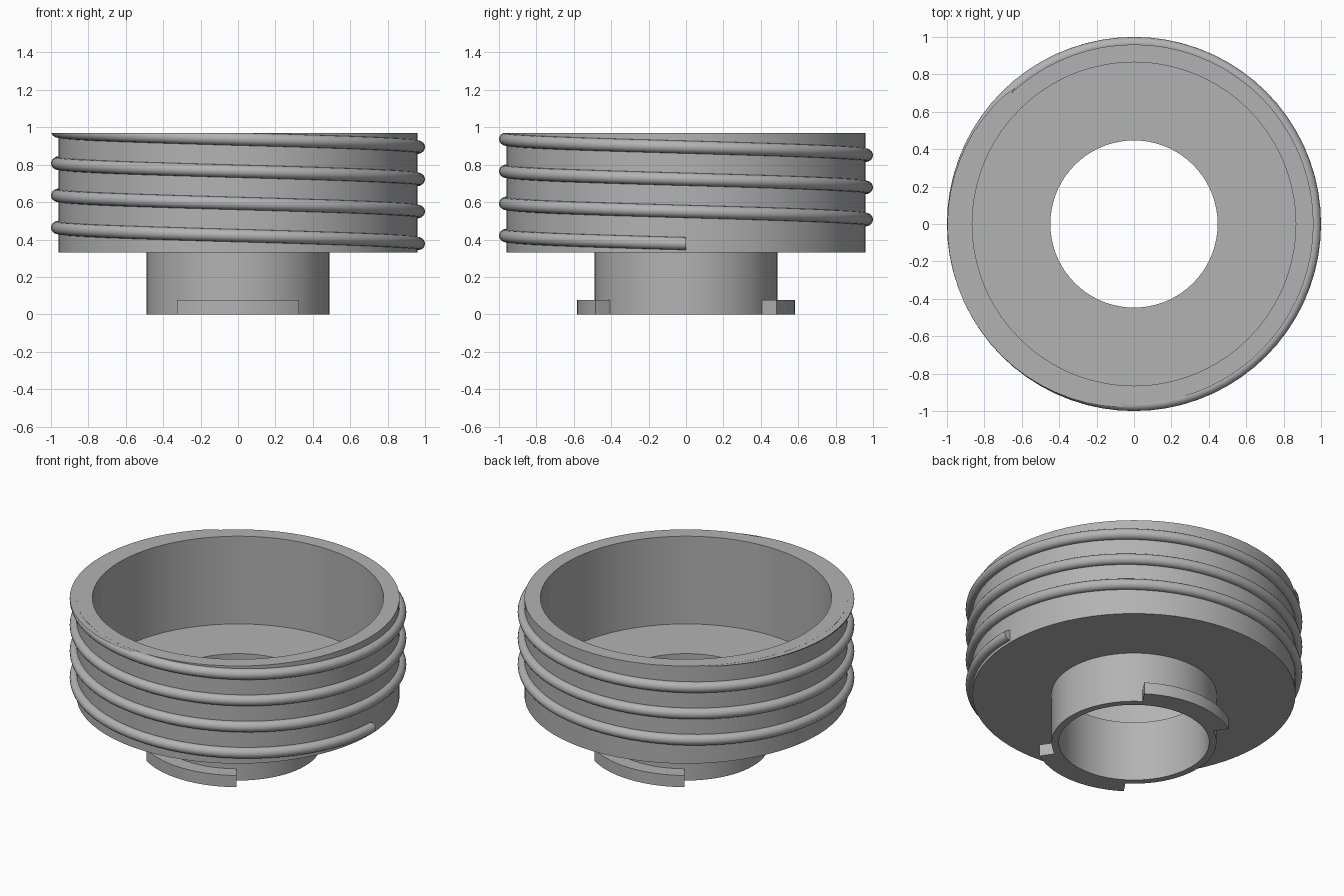
import bpy, bmesh
from math import cos, sin, pi, radians

cube = bpy.data.objects.get("Cube")
if cube:
    bpy.data.objects.remove(cube, do_unlink=True)

grey = bpy.data.materials.new("plain grey")
grey.use_nodes = True
colour = (0.45, 0.45, 0.45, 1)
grey.diffuse_color = colour
grey.node_tree.nodes["Principled BSDF"].inputs["Base Color"].default_value = colour

TOP = 0.97


def finish(bm, name):
    bmesh.ops.recalc_face_normals(bm, faces=bm.faces)
    mesh = bpy.data.meshes.new(name)
    bm.to_mesh(mesh)
    bm.free()
    obj = bpy.data.objects.new(name, mesh)
    obj.data.materials.append(grey)
    bpy.context.collection.objects.link(obj)
    bpy.ops.object.select_all(action='DESELECT')
    obj.select_set(True)
    bpy.context.view_layer.objects.active = obj
    bpy.ops.object.shade_smooth_by_angle(angle=radians(30))
    return obj


def sweep(name, sections, closed):
    """Join equal rings of points into a solid, capping the ends if open."""
    bm = bmesh.new()
    rings = [[bm.verts.new(p) for p in ring] for ring in sections]
    pairs = list(zip(rings, rings[1:]))
    if closed:
        pairs.append((rings[-1], rings[0]))
    else:
        bm.faces.new(rings[0])
        bm.faces.new(rings[-1])
    for a, b in pairs:
        for i in range(len(a)):
            j = (i + 1) % len(a)
            bm.faces.new((a[i], a[j], b[j], b[i]))
    return bm


def turn(profile, angle):
    return [(r * cos(angle), r * sin(angle), z) for r, z in profile]


# Cup with its hollow neck
wall = [(0.447, 0), (0.49, 0), (0.49, 0.33), (0.96, 0.33),
        (0.96, TOP), (0.865, TOP), (0.865, 0.395), (0.447, 0.395)]
SIDES = 72
finish(sweep("cup", [turn(wall, 2 * pi * i / SIDES) for i in range(SIDES)], True),
       "cup_and_neck")

# Spiral thread, rising clockwise and trimmed flush with the rim
PITCH, STEPS, TURNS, WIRE = 0.172, 72, 3.75, 0.034
circle = [(WIRE * cos(2 * pi * k / 16), WIRE * sin(2 * pi * k / 16)) for k in range(16)]
sections = []
for i in range(int(TURNS * STEPS) + 1):
    t = i / STEPS
    sections.append(turn([(0.966 + u, 0.378 + PITCH * t + v) for u, v in circle], -2 * pi * t))
bm = sweep("thread", sections, False)
cut = bmesh.ops.bisect_plane(bm, geom=bm.verts[:] + bm.edges[:] + bm.faces[:],
                             plane_co=(0, 0, TOP - 0.0005), plane_no=(0, 0, 1), clear_outer=True)
edges = [e for e in cut["geom_cut"] if isinstance(e, bmesh.types.BMEdge)]
bmesh.ops.triangle_fill(bm, edges=edges, use_beauty=True)
finish(bm, "spiral_thread")

# Two bayonet lugs at the foot of the neck
lug = [(0.47, 0), (0.583, 0), (0.583, 0.077), (0.47, 0.077)]
for name, middle in (("front_lug", -90), ("back_lug", 90)):
    arc = [turn(lug, radians(middle - 34 + 68 * i / 14)) for i in range(15)]
    finish(sweep(name, arc, False), name)
